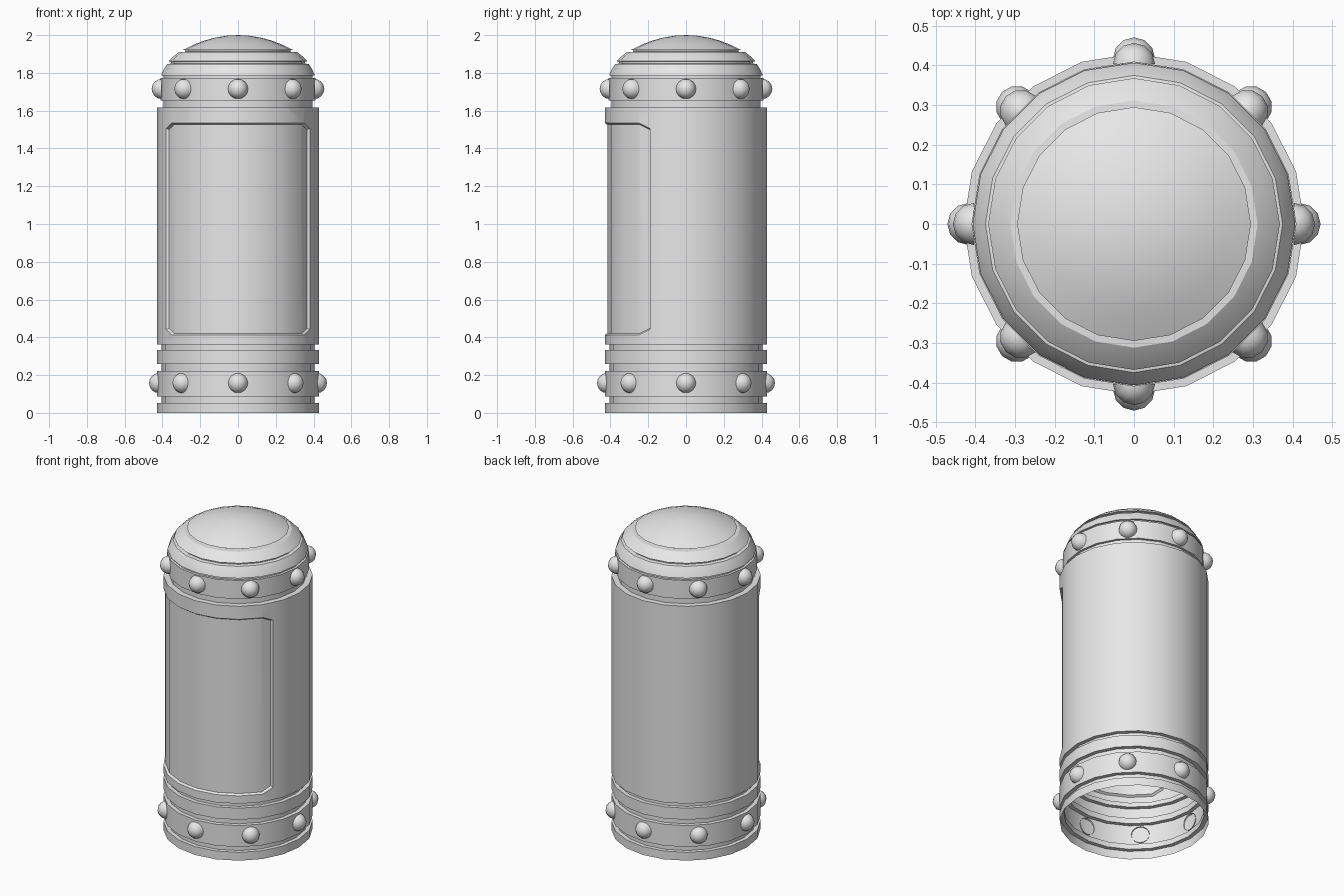
import bpy, bmesh, math
from mathutils import Vector

cube = bpy.data.objects.get("Cube")
if cube:
    bpy.data.objects.remove(cube, do_unlink=True)

SIDES = 20
R = 0.43        # main shell radius
GROOVE = 0.405  # groove radius

grey = bpy.data.materials.new("plain grey")
grey.use_nodes = True
grey.diffuse_color = (0.8, 0.8, 0.8, 1)
grey.node_tree.nodes["Principled BSDF"].inputs["Base Color"].default_value = (0.8, 0.8, 0.8, 1)


def finish(bm, name, angle=25):
    me = bpy.data.meshes.new(name)
    bm.to_mesh(me)
    bm.free()
    me.materials.append(grey)
    me.shade_smooth()
    me.set_sharp_from_angle(angle=math.radians(angle))
    obj = bpy.data.objects.new(name, me)
    bpy.context.collection.objects.link(obj)
    return obj


def lathe(profile):
    """Open sheet of revolution from (radius, height) points, bottom to top."""
    bm = bmesh.new()
    rings = []
    for r, z in profile:
        if r == 0:
            rings.append([bm.verts.new((0, 0, z))] * SIDES)
            continue
        turns = [2 * math.pi * i / SIDES for i in range(SIDES)]
        rings.append([bm.verts.new((r * math.cos(t), r * math.sin(t), z)) for t in turns])
    for low, high in zip(rings, rings[1:]):
        for i in range(SIDES):
            j = (i + 1) % SIDES
            corners = [low[i], low[j], high[j], high[i]]
            bm.faces.new(list(dict.fromkeys(corners)))
    return bm


# Base: three bands separated by grooves, open underneath
base = []
for z0, z1, next_z in ((0, 0.053, 0.087), (0.087, 0.223, 0.26), (0.26, 0.334, 0.362)):
    base += [(R, z0), (R, z1), (GROOVE, z1), (GROOVE, next_z)]
base.append((R, 0.362))
finish(lathe(base), "base_bands")

# Body with a recessed, corner-cut door panel at the front
HALF_W, LOW, HIGH, CUT = 0.38, 0.412, 1.535, 0.03
bm = lathe([(R, 0.362), (R, 1.618)])
planes = []
for sx in (-1, 1):
    planes.append(((sx * HALF_W, 0, 0), (sx, 0, 0)))
    for z, sz in ((LOW, -1), (HIGH, 1)):
        planes.append(((sx * (HALF_W - CUT), 0, z), (sx, 0, sz)))
for z, sz in ((LOW, -1), (HIGH, 1)):
    planes.append(((0, 0, z), (0, 0, sz)))
for co, no in planes:
    front = [f for f in bm.faces if f.calc_center_median().y < 0]
    geom = set(front)
    for f in front:
        geom.update(f.edges)
        geom.update(f.verts)
    bmesh.ops.bisect_plane(bm, geom=list(geom), plane_co=co, plane_no=no, dist=1e-5)


def in_panel(face):
    c = face.calc_center_median()
    return c.y < 0 and all((c - Vector(co)).dot(Vector(no)) < 0 for co, no in planes)


bm.normal_update()
panel = [f for f in bm.faces if in_panel(f)]
bmesh.ops.inset_region(bm, faces=panel, thickness=0.009, depth=-0.013,
                       use_even_offset=True, use_boundary=True)
finish(bm, "body_with_door_panel")

# Dome: collar band, two sloped tiers and a rounded cap
dome = [(R, 1.618), (0.395, 1.618), (0.395, 1.655), (0.41, 1.655), (0.41, 1.772),
        (0.395, 1.772), (0.395, 1.785), (0.407, 1.785), (0.395, 1.815), (0.375, 1.846),
        (0.355, 1.85), (0.355, 1.86), (0.368, 1.862), (0.342, 1.888), (0.312, 1.91),
        (0.278, 1.912), (0.278, 1.92)]
CAP_R, CAP_H = 0.295, 0.08
for k in range(6):
    f = 1 - k / 5
    dome.append((CAP_R * f, 2 - CAP_H * f * f))
finish(lathe(dome), "dome")

# Domed rivets around the base and the collar
for name, z, dist in (("base_rivet", 0.158, 0.418), ("collar_rivet", 1.715, 0.404)):
    for i in range(8):
        bm = bmesh.new()
        bmesh.ops.create_uvsphere(bm, u_segments=12, v_segments=8, radius=0.053)
        inner = [v for v in bm.verts if v.co.x < -0.001]
        bmesh.ops.delete(bm, geom=inner, context='VERTS')
        rivet = finish(bm, f"{name}_{i + 1}", 50)
        turn = math.pi * i / 4
        rivet.location = (dist * math.cos(turn), dist * math.sin(turn), z)
        rivet.rotation_euler.z = turn
